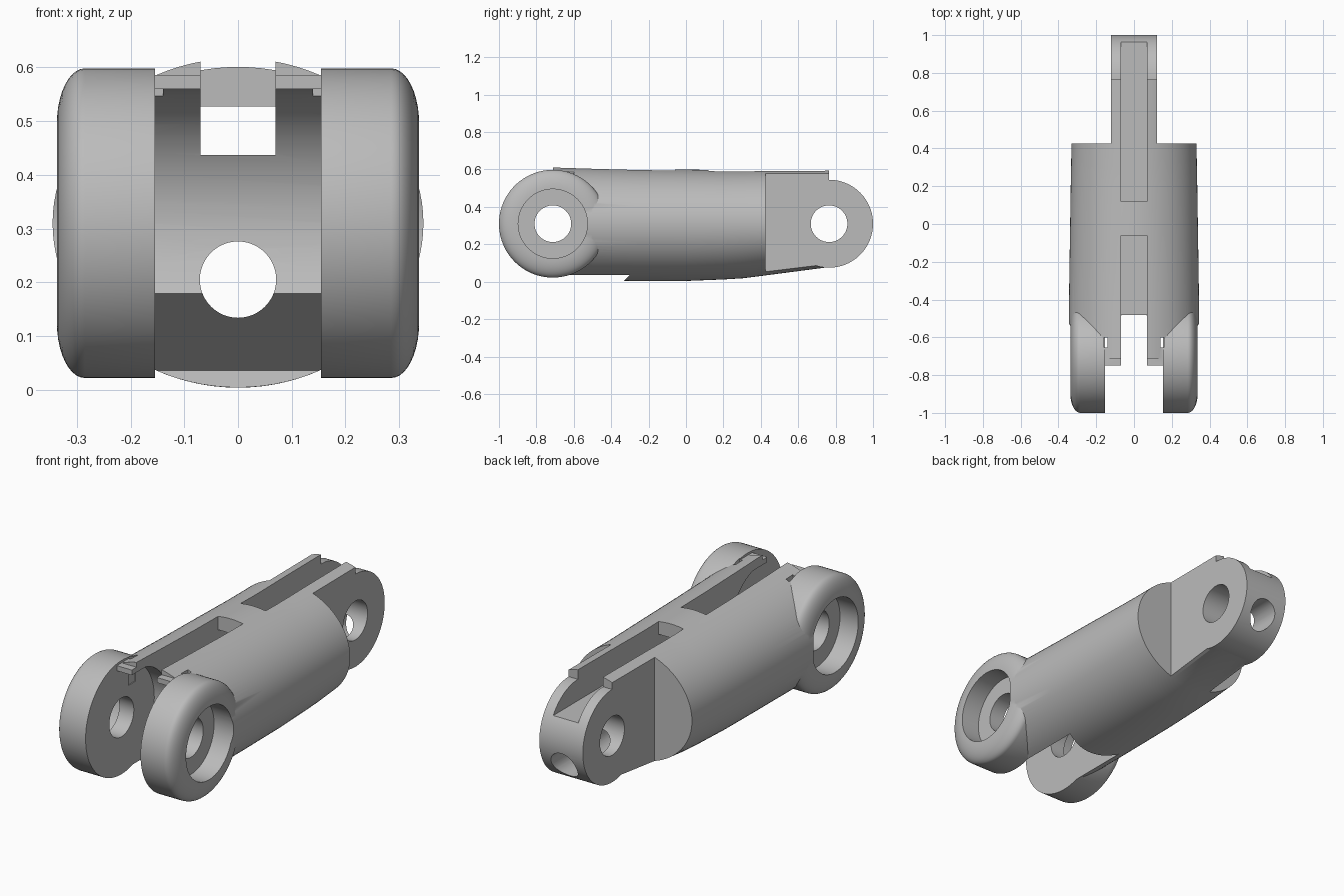
import bpy, bmesh
from math import sin, cos, pi, sqrt, radians

cube = bpy.data.objects.get("Cube")
if cube:
    bpy.data.objects.remove(cube, do_unlink=True)

grey = bpy.data.materials.new("plain grey")
grey.use_nodes = True
grey.diffuse_color = (0.5, 0.5, 0.5, 1)
grey.node_tree.nodes["Principled BSDF"].inputs["Base Color"].default_value = (0.5, 0.5, 0.5, 1)

PIN_Z = 0.31      # height of both hinge axes
FRONT_Y = -0.712  # front hinge axis
REAR_Y = 0.765    # rear hinge axis


def loft(name, rings):
    """Closed solid skinned through rings of equal point count."""
    bm = bmesh.new()
    loops = [[bm.verts.new(p) for p in ring] for ring in rings]
    n = len(loops[0])
    for a, b in zip(loops, loops[1:]):
        for i in range(n):
            j = (i + 1) % n
            bm.faces.new((a[i], a[j], b[j], b[i]))
    bm.faces.new(loops[0])
    bm.faces.new(loops[-1])
    bmesh.ops.recalc_face_normals(bm, faces=bm.faces)
    mesh = bpy.data.meshes.new(name)
    bm.to_mesh(mesh)
    bm.free()
    mesh.materials.append(grey)
    obj = bpy.data.objects.new(name, mesh)
    bpy.context.collection.objects.link(obj)
    return obj


def box(name, x, y, z):
    return loft(name, [[(x[0], b, c), (x[1], b, c), (x[1], d, c), (x[0], d, c)]
                       for c in z for b, d in [y]])


def turned(name, y, profile, segs=96):
    """Solid turned about a hinge axis from (x, radius) pairs."""
    return loft(name, [[(x, y + r * cos(2 * pi * i / segs), PIN_Z + r * sin(2 * pi * i / segs))
                        for i in range(segs)] for x, r in profile])


def prism(name, half, points):
    """Side profile of (y, z) points extruded across x."""
    return loft(name, [[(x, y, z) for y, z in points] for x in (-half, half)])


def combine(base, tool, operation):
    mod = base.modifiers.new("combine", "BOOLEAN")
    mod.operation = operation
    mod.solver = "EXACT"
    mod.object = tool
    bpy.context.view_layer.update()
    result = base.evaluated_get(bpy.context.evaluated_depsgraph_get())
    mesh = bpy.data.meshes.new_from_object(result)
    base.modifiers.clear()
    base.data = mesh
    bpy.data.objects.remove(tool, do_unlink=True)


# Oval barrel running the full length: y, half width, top, bottom
sections = [(FRONT_Y, .345, .617, .005), (-.5, .345, .61, .005), (-.25, .342, .603, .004),
            (0, .338, .6, .004), (.2, .335, .596, .012), (.3, .333, .596, .018),
            (.42, .331, .598, .033), (REAR_Y, .331, .6, .078)]
rings = []
for y, w, top, low in sections:
    ring = []
    for i in range(96):
        a = 2 * pi * i / 96
        h = top - PIN_Z if sin(a) > 0 else PIN_Z - low
        ring.append((w * cos(a), y, PIN_Z + h * sin(a)))
    rings.append(ring)
link = loft("finger_link", rings)

# Flat cheeks either side of the rear tongue, then its round end
for s in (-1, 1):
    combine(link, box("cheek_cut", sorted((s * .122, s)), (.425, 2), (-1, 2)), "DIFFERENCE")
combine(link, turned("tongue_end", REAR_Y, [(-.122, .235), (.122, .235)]), "UNION")

# Clearance between the front lugs: round pocket running into a sloped throat
R = .262
pocket = [(FRONT_Y + R * cos(a), min(PIN_Z + R * sin(a), .56))
          for a in [radians(-30 + 5 * k) for k in range(25)]]
throat = [(-1.2, .56), (-1.2, -.2), (-.5, -.2), (-.337, 0), (-.3, .036)]
combine(link, prism("lug_clearance", .154, pocket + throat), "DIFFERENCE")

# Thin lip over the pocket
combine(link, box("front_lip", (-.154, .154), (-.75, -.65), (.56, .586)), "UNION")

# Front lugs with rounded outer rims and counterbored pin holes
for s in (-1, 1):
    rim = [(.285 + .052 * sin(t), .185 + .103 * cos(t)) for t in [pi / 2 * k / 10 for k in range(11)]]
    lug = [(s * x, r) for x, r in [(.154, .288)] + rim]
    combine(link, turned("lug", FRONT_Y, lug), "UNION")
    combine(link, turned("counterbore", FRONT_Y, [(s * .235, .185), (s * .5, .185)]), "DIFFERENCE")
    # Small relief slit beside the lip
    combine(link, box("slit", sorted((s * .14, s * .158)), (-.655, -.6), (.45, .8)), "DIFFERENCE")

# Pin holes
for y in (FRONT_Y, REAR_Y):
    combine(link, turned("pin_hole", y, [(-.6, .098), (.6, .098)], 64), "DIFFERENCE")

# Upper cord channel: one tunnel opened by two top slots
combine(link, box("tunnel", (-.07, .07), (-2, 2), (.437, .527)), "DIFFERENCE")
for y in ((-2, -.06), (.12, 2)):
    combine(link, box("top_slot", (-.07, .07), y, (.437, 1)), "DIFFERENCE")

# Lower cord hole along the length
bore = [[(.071 * cos(2 * pi * i / 48), y, .205 + .071 * sin(2 * pi * i / 48)) for i in range(48)]
        for y in (-1.5, 1.5)]
combine(link, loft("cord_hole", bore), "DIFFERENCE")

bpy.ops.object.select_all(action="DESELECT")
link.select_set(True)
bpy.context.view_layer.objects.active = link
bpy.ops.object.shade_smooth_by_angle(angle=radians(25))
